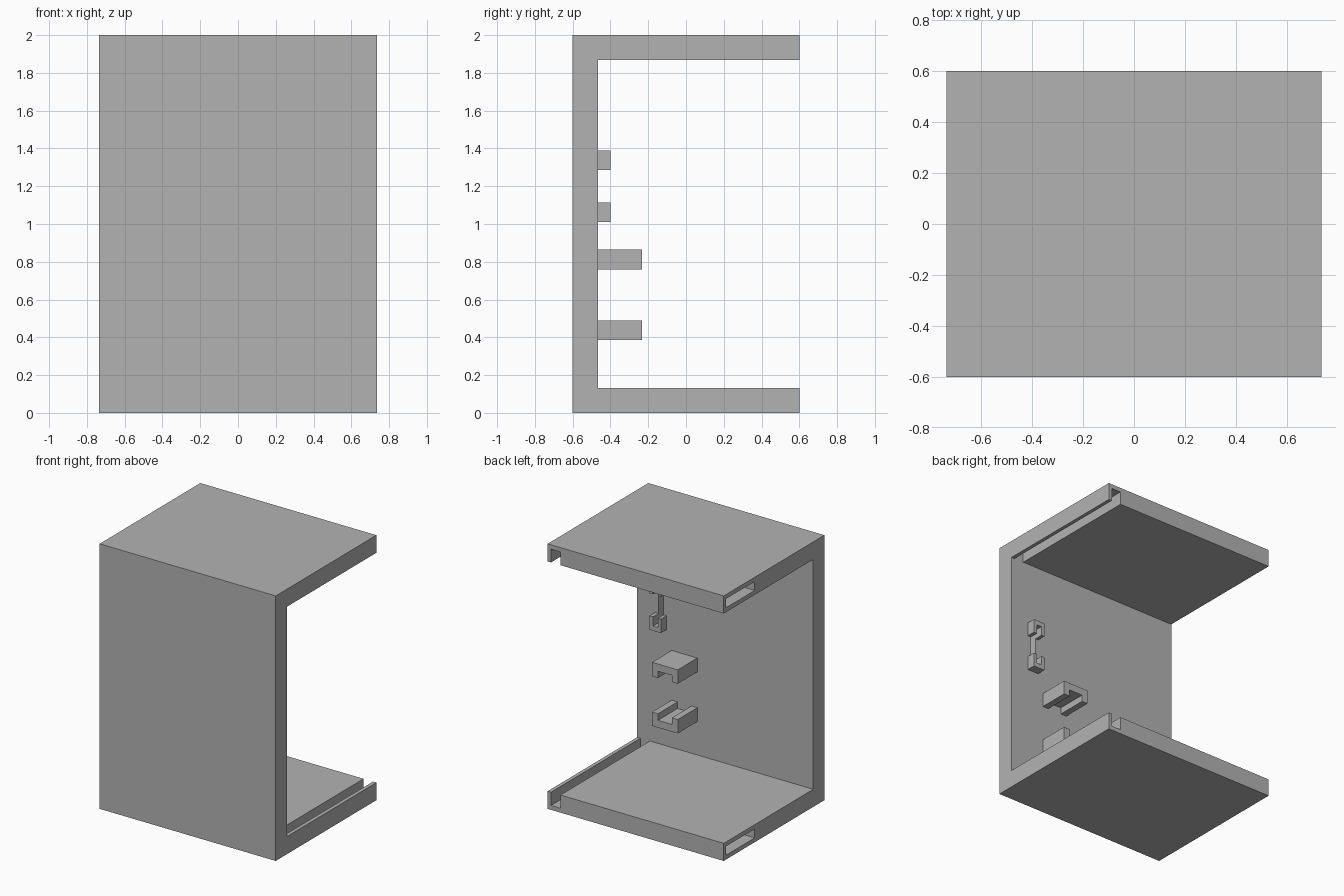
import bpy, bmesh
from mathutils import Vector

cube = bpy.data.objects.get("Cube")
if cube:
    bpy.data.objects.remove(cube, do_unlink=True)

grey = bpy.data.materials.new("plain grey")
grey.use_nodes = True
GREY = (0.45, 0.45, 0.45, 1)
grey.diffuse_color = GREY
grey.node_tree.nodes["Principled BSDF"].inputs["Base Color"].default_value = GREY

W, D, H = 0.735, 0.6, 2.0      # half width, half depth, height
T = 0.133                      # wall thickness
INNER = T - D                  # inside face of the front wall
SKIN = 0.033                   # thin material left around cuts


def finish(name, bm):
    bmesh.ops.recalc_face_normals(bm, faces=bm.faces)
    mesh = bpy.data.meshes.new(name)
    bm.to_mesh(mesh)
    bm.free()
    mesh.materials.append(grey)
    obj = bpy.data.objects.new(name, mesh)
    bpy.context.collection.objects.link(obj)
    return obj


def prism(name, profile, place, start, end):
    """Extrude a profile; place maps (u, v, along) to a point."""
    bm = bmesh.new()
    face = bm.faces.new([bm.verts.new(place(u, v, start)) for u, v in profile])
    out = bmesh.ops.extrude_face_region(bm, geom=[face])
    shift = Vector(place(0, 0, end)) - Vector(place(0, 0, start))
    verts = [g for g in out["geom"] if isinstance(g, bmesh.types.BMVert)]
    bmesh.ops.translate(bm, verts=verts, vec=shift)
    return finish(name, bm)


def add_box(bm, xs, ys, zs):
    verts = bmesh.ops.create_cube(bm, size=1)["verts"]
    for v in verts:
        v.co = [r[0] if c < 0 else r[1] for c, r in zip(v.co, (xs, ys, zs))]


# C-shaped shell: front wall with top and bottom panels
shell = prism("shell",
              [(-D, 0), (D, 0), (D, T), (INNER, T),
               (INNER, H - T), (D, H - T), (D, H), (-D, H)],
              lambda u, v, a: (a, u, v), -W, W)

# Cutter: sliding grooves, side pockets and wire channel
CLIP_X = (0.515, 0.555)
bm = bmesh.new()
for flip in (False, True):
    def level(a, b):
        return (H - b, H - a) if flip else (a, b)
    add_box(bm, (W - 0.107, W - 0.028), (INNER, D + 0.1), level(SKIN, T + 0.1))
    add_box(bm, (-W - 0.1, -W + 0.35), (0.23, D - 0.027), level(SKIN, 0.1))
add_box(bm, CLIP_X, (INNER - 0.06, INNER + 0.1), (1.045, 1.355))
cutter = finish("cutter", bm)
cutter.hide_render = True

cut = shell.modifiers.new("cuts", "BOOLEAN")
cut.operation = "DIFFERENCE"
cut.solver = "EXACT"
cut.object = cutter
bpy.context.view_layer.objects.active = shell
bpy.ops.object.modifier_apply(modifier=cut.name)
bpy.data.objects.remove(cutter, do_unlink=True)


# U-shaped holders on the inside of the front wall
def holder(name, x0, x1, slot, closed, opened, floor, reach):
    s0, s1 = slot
    profile = [(x0, closed), (x1, closed), (x1, opened), (s1, opened),
               (s1, floor), (s0, floor), (s0, opened), (x0, opened)]
    prism(name, profile, lambda u, v, a: (u, a, v), INNER, reach)


holder("lower_bracket", 0.232, 0.447, (0.282, 0.397), 0.385, 0.49, 0.44, -0.233)
holder("upper_bracket", 0.232, 0.447, (0.282, 0.397), 0.865, 0.76, 0.81, -0.233)
holder("lower_clip", 0.49, 0.585, CLIP_X, 1.01, 1.115, 1.045, -0.4)
holder("upper_clip", 0.49, 0.585, CLIP_X, 1.39, 1.285, 1.355, -0.4)
